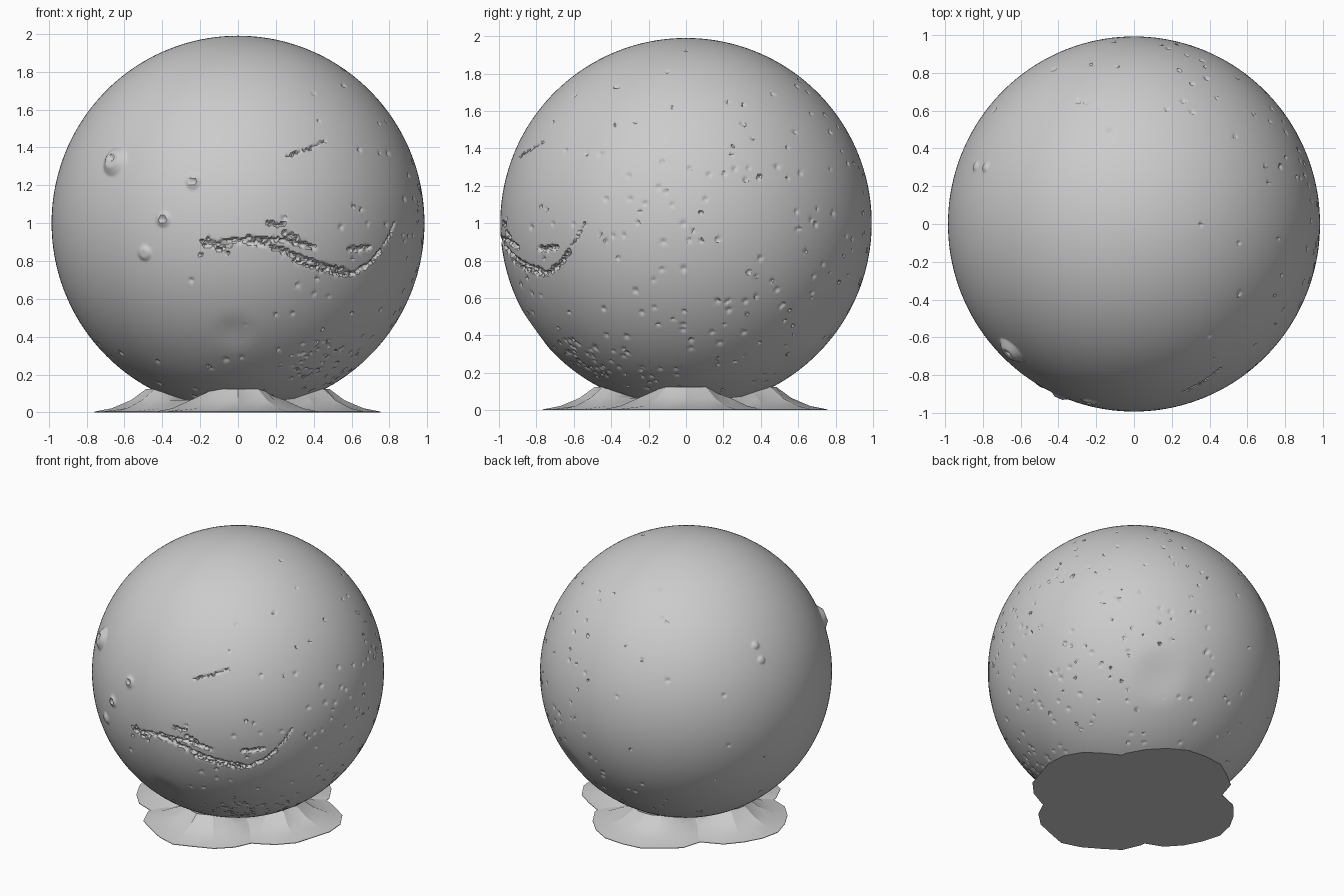
import bpy, bmesh, math, random
from mathutils import Vector, kdtree

random.seed(7)
cube = bpy.data.objects.get("Cube")
if cube:
    bpy.data.objects.remove(cube)

# One stone grey for everything
grey = bpy.data.materials.new("stone_grey")
grey.use_nodes = True
grey.diffuse_color = (0.6, 0.6, 0.6, 1)
grey.node_tree.nodes["Principled BSDF"].inputs["Base Color"].default_value = (0.6, 0.6, 0.6, 1)

RX, RY, RZ, MID = 0.985, 0.993, 0.99, 1.0


def make_object(name, bm, angle):
    bmesh.ops.recalc_face_normals(bm, faces=bm.faces)
    mesh = bpy.data.meshes.new(name)
    bm.to_mesh(mesh)
    bm.free()
    mesh.materials.append(grey)
    obj = bpy.data.objects.new(name, mesh)
    bpy.context.collection.objects.link(obj)
    bpy.ops.object.select_all(action="DESELECT")
    obj.select_set(True)
    bpy.context.view_layer.objects.active = obj
    bpy.ops.object.shade_smooth_by_angle(angle=math.radians(angle))
    return obj


def front(x, z):
    """Direction on the front half of the globe for a point seen at x, z."""
    z -= MID
    return Vector((x, -math.sqrt(max(0.0, 1 - x * x - z * z)), z)).normalized()


# Relief features: (direction, radius, depth); negative depth is a mountain
relief = []


def canyon(points, radius=0.015, depth=0.02):
    for (xa, za), (xb, zb) in zip(points, points[1:]):
        a, b = front(xa, za), front(xb, zb)
        steps = max(2, int((b - a).length / 0.012))
        for i in range(steps):
            wobble = Vector([random.uniform(-0.006, 0.006) for _ in range(3)])
            spot = (a.lerp(b, i / steps) + wobble).normalized()
            relief.append((spot, radius * random.uniform(0.7, 1.2), depth * random.uniform(0.6, 1.1)))


# Great canyon with its side branches
canyon([(-0.18, 0.88), (0, 0.91), (0.15, 0.89), (0.35, 0.81), (0.5, 0.76), (0.62, 0.73), (0.72, 0.8), (0.77, 0.86)])
canyon([(0.05, 0.92), (0.25, 0.91), (0.42, 0.87)], 0.013)
canyon([(0.16, 1.0), (0.26, 0.99)], 0.012)
canyon([(0.26, 0.94), (0.33, 0.92)], 0.016)
canyon([(0.3, 0.8), (0.45, 0.75), (0.6, 0.72)], 0.01)
canyon([(0.6, 0.86), (0.72, 0.87)], 0.016)
canyon([(0.78, 0.88), (0.84, 1.0)], 0.01, 0.01)
canyon([(0.27, 1.36), (0.38, 1.4), (0.47, 1.44)], 0.009, 0.01)

# Broken ground at the canyon's head and towards the south
for _ in range(14):
    relief.append((front(random.uniform(-0.2, -0.04), random.uniform(0.83, 0.92)), 0.012, 0.012))
for _ in range(40):
    relief.append((front(random.uniform(0.28, 0.6), random.uniform(0.17, 0.38)), 0.013, 0.008))

# Scattered craters, thickest on the cratered side
old_side = Vector((0.6, 0.3, -0.5)).normalized()
count = 0
while count < 260:
    d = Vector([random.gauss(0, 1) for _ in range(3)]).normalized()
    if d.dot(old_side) > random.uniform(-0.5, 0.8):
        relief.append((d, random.uniform(0.009, 0.018), 0.008))
        count += 1

# Volcanoes
relief.append((front(-0.66, 1.33), 0.085, -0.03))
for x, z in ((-0.5, 0.84), (-0.4, 1.02), (-0.24, 1.22)):
    relief.append((front(x, z), 0.045, -0.014))
for d in ((-0.79, 0.3, 0.52), (-0.83, 0.3, 0.42)):
    relief.append((Vector(d).normalized(), 0.03, -0.012))
for x, z in ((-0.66, 1.34), (-0.24, 1.22), (-0.4, 1.02)):
    relief.append((front(x, z), 0.02, 0.012))

tree = kdtree.KDTree(len(relief))
for i, item in enumerate(relief):
    tree.insert(item[0], i)
tree.balance()
REACH = max(r for _, r, _ in relief)

# Wide shallow basins
basins = [(Vector((0.4, 0.74, -0.51)).normalized(), 0.22, 0.018), (front(-0.02, 0.42), 0.14, 0.01)]


def height(d):
    low = high = 0.0
    for _, i, dist in tree.find_range(d, REACH):
        _, r, depth = relief[i]
        t = dist / r
        if t < 1:
            if depth > 0:
                low = max(low, depth * min(1, 2 * (1 - t)))
            else:
                high = max(high, -depth * min(1, 2 * (1 - t)))
    for spot, r, depth in basins:
        t = (d - spot).length / r
        if t < 1:
            low = max(low, depth * (1 - t * t) ** 2)
    return high - low


# Globe: refined only near the relief, then pushed in and out
bm = bmesh.new()
bmesh.ops.create_icosphere(bm, subdivisions=6, radius=1)
for margin in (0.025, 0.008):
    edges = []
    for e in bm.edges:
        mid = (e.verts[0].co + e.verts[1].co).normalized()
        if any(dist < relief[i][1] + margin for _, i, dist in tree.find_range(mid, REACH + margin)):
            edges.append(e)
    bmesh.ops.subdivide_edges(bm, edges=edges, cuts=1, use_grid_fill=True)
    bmesh.ops.triangulate(bm, faces=[f for f in bm.faces if len(f.verts) > 3])
    for v in bm.verts:
        v.co.normalize()
for v in bm.verts:
    d = v.co.copy()
    s = 1 + height(d)
    v.co = (d.x * RX * s, d.y * RY * s, MID + d.z * RZ * s)
make_object("globe", bm, 35)


# Base: four gullied mountains whose summits cradle the globe
PROFILE = [(0.45, 0.004), (0.36, 0.022), (0.26, 0.065), (0.18, 0.125), (0.12, 0.13), (0.06, 0.13)]
SIDES = 20


def mountain(name, heading):
    bm = bmesh.new()
    cx, cy = 0.3 * math.cos(heading), 0.3 * math.sin(heading)
    spread = [random.uniform(0.96, 1.04) for _ in range(SIDES)]

    def point(r, a, z):
        x, y = cx + r * math.cos(a), cy + r * math.sin(a)
        under = MID - RZ * math.sqrt(1 - (x * x + y * y) / RX ** 2)
        return bm.verts.new((x, y, min(z, under)))

    rings = []
    for level, (r, z) in enumerate([(0.45, 0)] + PROFILE):
        ring = []
        for k in range(SIDES):
            a = heading + math.tau * k / SIDES
            gully = 0.9 if k % 2 and 1 < level < 4 else 1
            ring.append(point(r * spread[k] * gully, a, z))
        rings.append(ring)
    for lower, upper in zip(rings, rings[1:]):
        for k in range(SIDES):
            n = (k + 1) % SIDES
            bm.faces.new((lower[k], lower[n], upper[n], upper[k]))
    peak = point(0, 0, 0.13)
    for k in range(SIDES):
        bm.faces.new((rings[-1][k], rings[-1][(k + 1) % SIDES], peak))
    bm.faces.new(rings[0][::-1])
    make_object(name, bm, 20)


for name, turn in (("left_mountain", 0), ("back_mountain", 1), ("right_mountain", 2), ("front_mountain", 3)):
    mountain(name, turn * math.pi / 2)
